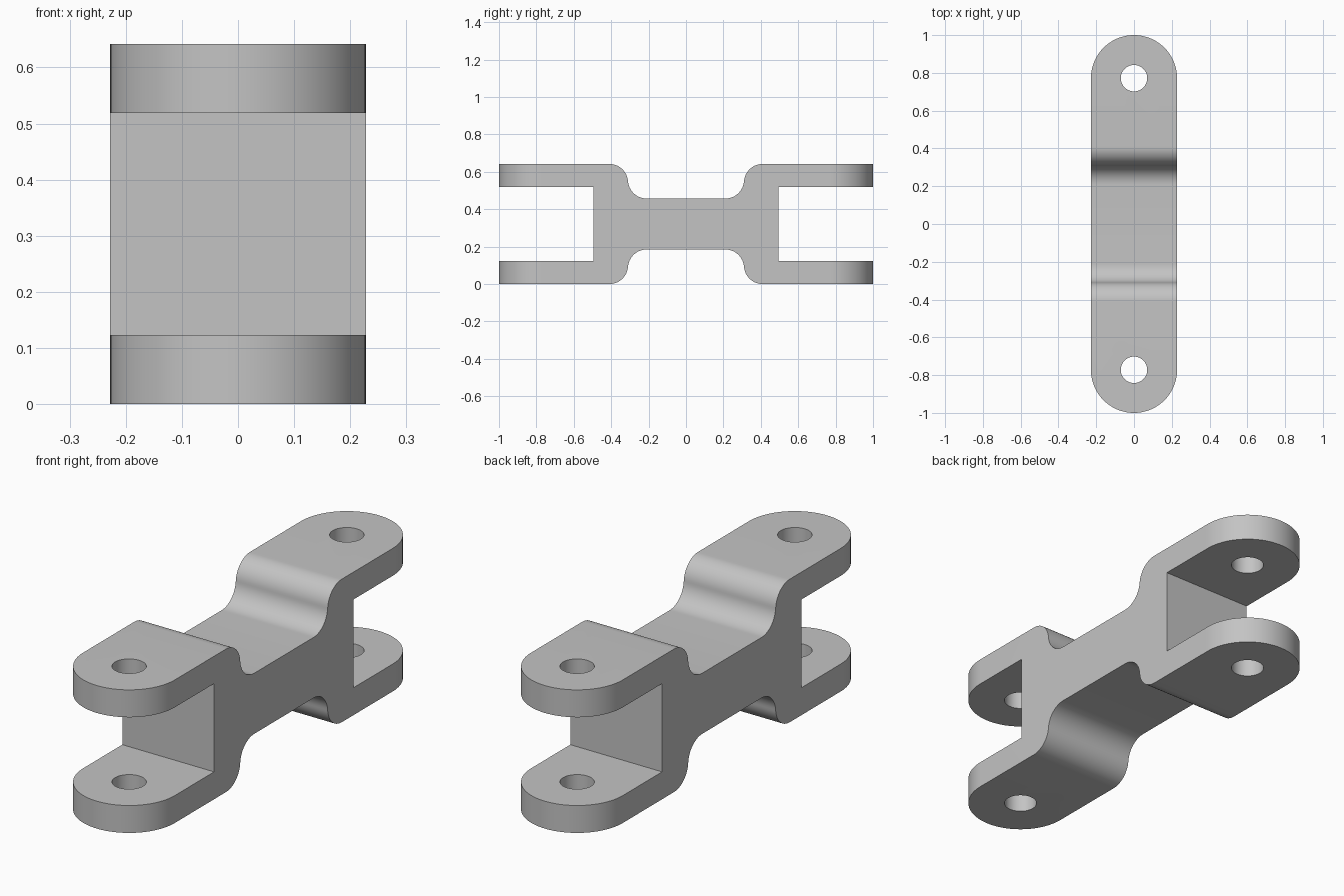
import bpy
import bmesh
from math import sin, cos, pi, asin, radians
from mathutils import Vector

cube = bpy.data.objects.get("Cube")
if cube:
    bpy.data.objects.remove(cube, do_unlink=True)

HALF_W, HEIGHT, PLATE = 0.228, 0.642, 0.123
SLOT_Y, HOLE_Y, HOLE_R = 0.495, 0.772, 0.07
BEND_IN, BEND_OUT, STEP = 0.21, 0.41, 0.185
OVER = 0.1

steel = bpy.data.materials.new("grey steel")
steel.use_nodes = True
GREY = (0.55, 0.55, 0.55, 1)
steel.diffuse_color = GREY
steel.node_tree.nodes["Principled BSDF"].inputs["Base Color"].default_value = GREY


def prism(name, points, offset):
    """Extrude a closed outline of 3D points along an offset vector."""
    bm = bmesh.new()
    face = bm.faces.new([bm.verts.new(p) for p in points])
    new = bmesh.ops.extrude_face_region(bm, geom=[face])["geom"]
    moved = [v for v in new if isinstance(v, bmesh.types.BMVert)]
    bmesh.ops.translate(bm, verts=moved, vec=Vector(offset))
    bmesh.ops.recalc_face_normals(bm, faces=bm.faces)
    mesh = bpy.data.meshes.new(name)
    bm.to_mesh(mesh)
    bm.free()
    mesh.materials.append(steel)
    obj = bpy.data.objects.new(name, mesh)
    bpy.context.collection.objects.link(obj)
    return obj


def arc(cx, cy, r, start, end, n):
    angles = [start + (end - start) * i / n for i in range(n + 1)]
    return [(cx + r * cos(a), cy + r * sin(a)) for a in angles]


def combine(target, tool, operation):
    mod = target.modifiers.new(operation, 'BOOLEAN')
    mod.object, mod.operation, mod.solver = tool, operation, 'EXACT'
    bpy.context.view_layer.objects.active = target
    bpy.ops.object.modifier_apply(modifier=mod.name)
    bpy.data.objects.remove(tool, do_unlink=True)


# Side profile: one quarter with an S-bend, mirrored to all four arms
dy = BEND_OUT - BEND_IN
r = (dy ** 2 + STEP ** 2) / (4 * STEP)
sweep = asin(dy / 2 / r)
mid = HEIGHT / 2
web = mid - STEP
s_bend = arc(BEND_IN, web + r, r, -pi / 2, -pi / 2 + sweep, 16)
s_bend += arc(BEND_OUT, mid - r, r, pi / 2 + sweep, pi / 2, 16)[1:]
end_y = 1 + OVER
quarter = s_bend + [(end_y, mid), (end_y, mid - PLATE), (SLOT_Y, mid - PLATE)]
right = quarter + [(y, -z) for y, z in reversed(quarter)]
outline = right + [(-y, -z) for y, z in right]
side = HALF_W + OVER
link = prism("double_clevis_link", [(-side, y, z + mid) for y, z in outline],
             (2 * side, 0, 0))

# Rounded plan outline
plan = arc(0, 1 - HALF_W, HALF_W, 0, pi, 48) + arc(0, HALF_W - 1, HALF_W, pi, 2 * pi, 48)
tall = (0, 0, HEIGHT + 2 * OVER)
combine(link, prism("plan_tool", [(x, y, -OVER) for x, y in plan], tall), 'INTERSECT')

# Pin holes through both ends
for y in (-HOLE_Y, HOLE_Y):
    circle = arc(0, y, HOLE_R, 0, 2 * pi, 48)[:-1]
    combine(link, prism("hole_tool", [(a, b, -OVER) for a, b in circle], tall), 'DIFFERENCE')

bpy.ops.object.select_all(action='DESELECT')
link.select_set(True)
bpy.context.view_layer.objects.active = link
bpy.ops.object.shade_smooth_by_angle(angle=radians(30))
